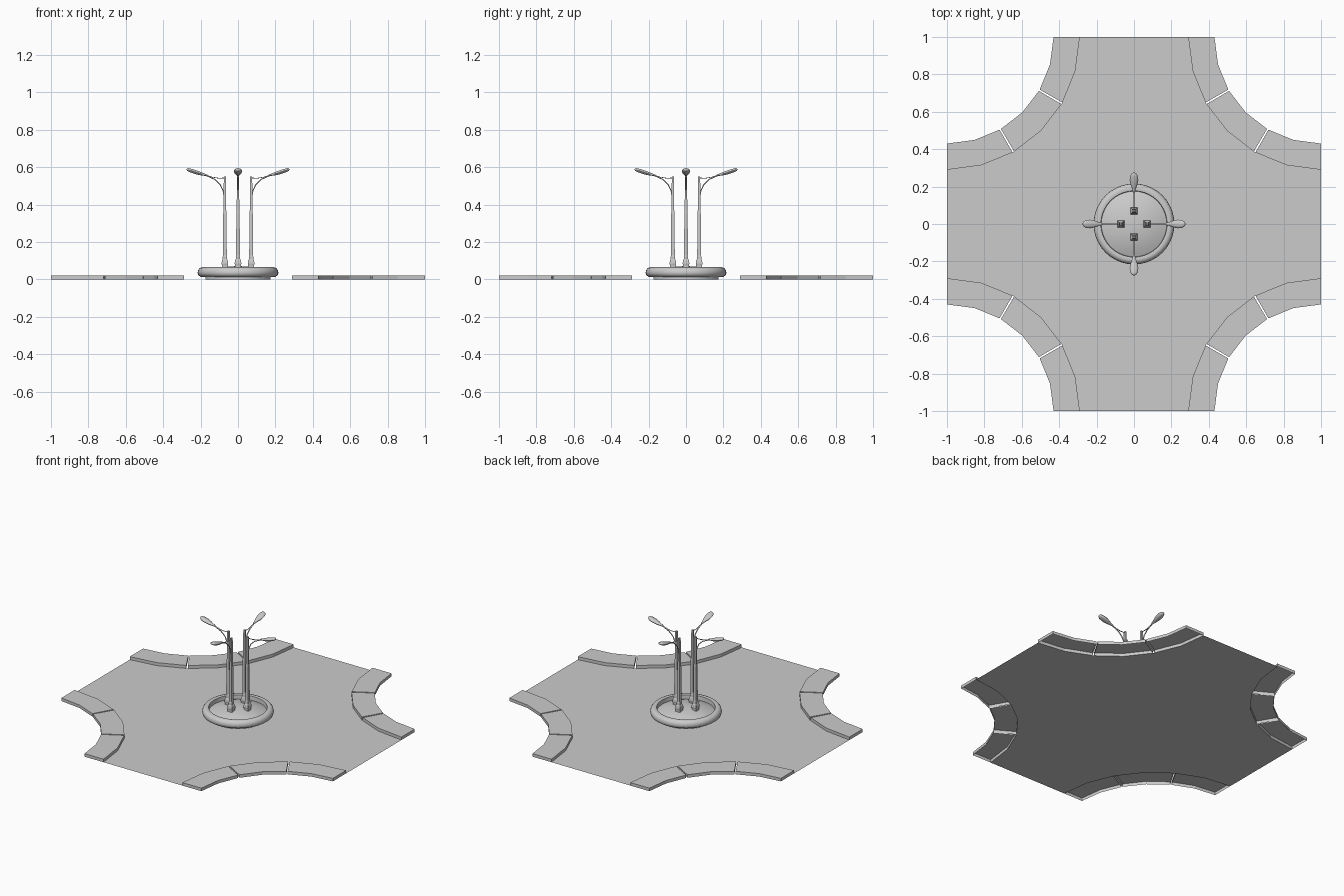
import bpy, bmesh
from math import sin, cos, pi, radians, sqrt
from mathutils import Matrix, Vector

if "Cube" in bpy.data.objects:
    bpy.data.objects.remove(bpy.data.objects["Cube"])

grey = bpy.data.materials.new("concrete_grey")
grey.use_nodes = True
grey.diffuse_color = (0.6, 0.6, 0.6, 1)
grey.node_tree.nodes["Principled BSDF"].inputs["Base Color"].default_value = (0.6, 0.6, 0.6, 1)

OUTER, INNER, CURB_H = 0.57, 0.71, 0.02


def finish(name, bm, turn=0, smooth=None, recalc=True):
    if recalc:
        bmesh.ops.recalc_face_normals(bm, faces=bm.faces)
    bm.transform(Matrix.Rotation(turn * pi / 2, 4, "Z"))
    mesh = bpy.data.meshes.new(name)
    bm.to_mesh(mesh)
    bm.free()
    mesh.materials.append(grey)
    obj = bpy.data.objects.new(name, mesh)
    bpy.context.collection.objects.link(obj)
    if smooth:
        bpy.ops.object.select_all(action="DESELECT")
        obj.select_set(True)
        bpy.context.view_layer.objects.active = obj
        bpy.ops.object.shade_smooth_by_angle(angle=radians(smooth))
    return obj


def corner_point(radius, degrees, z=0):
    a = radians(degrees)
    return Vector((1 - radius * sin(a), 1 - radius * cos(a), z))


def sweep(name, path, sides, turn, smooth=None):
    """Tube through (x, z, half width, half thickness) stations in the xz plane."""
    bm = bmesh.new()
    rings = []
    k = sqrt(2) if sides == 4 else 1
    for i, (x, z, w, t) in enumerate(path):
        a, b = path[max(i - 1, 0)], path[min(i + 1, len(path) - 1)]
        d = Vector((b[0] - a[0], 0, b[1] - a[1])).normalized()
        across = Vector((-d.z, 0, d.x))
        ring = []
        for s in range(sides):
            ang = 2 * pi * (s + 0.5) / sides
            p = Vector((x, 0, z)) + across * (k * t * cos(ang))
            ring.append(bm.verts.new(p + Vector((0, k * w * sin(ang), 0))))
        rings.append(ring)
    for lo, hi in zip(rings, rings[1:]):
        for s in range(sides):
            n = (s + 1) % sides
            bm.faces.new((lo[s], lo[n], hi[n], hi[s]))
    bm.faces.new(rings[0])
    bm.faces.new(rings[-1])
    return finish(name, bm, turn, smooth)


# Crossroads sheet with four concave corners
bm = bmesh.new()
outline = []
for turn in range(4):
    rot = Matrix.Rotation(turn * pi / 2, 4, "Z")
    outline += [bm.verts.new(rot @ corner_point(INNER, a)) for a in range(0, 91, 15)]
face = bm.faces.new(outline)
face.normal_update()
if face.normal.z < 0:
    face.normal_flip()
finish("road_surface", bm, recalc=False)

# Curbs: three open-bottomed pieces round each corner
for turn in range(4):
    for piece in range(3):
        start = piece * 30 + (0.4 if piece else 0)
        end = piece * 30 + 30 - (0.4 if piece < 2 else 0)
        bm = bmesh.new()
        loops = []
        for a in (start, piece * 30 + 15, end):
            loops.append([bm.verts.new(corner_point(r, a, z)) for r, z in
                          ((OUTER, 0), (OUTER, CURB_H), (INNER, CURB_H), (INNER, 0))])
        for p, q in zip(loops, loops[1:]):
            for i in range(3):
                bm.faces.new((p[i], p[i + 1], q[i + 1], q[i]))
        bm.faces.new(loops[0])
        bm.faces.new(loops[-1])
        finish("curb_%d_%d" % (turn + 1, piece + 1), bm, turn)

# Round central island with a rolled rim and domed middle
profile = [(0.175, 0), (0.175, 0.013), (0.2, 0.014), (0.212, 0.022), (0.216, 0.035),
           (0.213, 0.05), (0.204, 0.061), (0.19, 0.065), (0.177, 0.062), (0.175, 0.035),
           (0.14, 0.049), (0.1, 0.06), (0.05, 0.069), (0, 0.071)]
bm = bmesh.new()
verts = [bm.verts.new((r, 0, z)) for r, z in profile]
edges = [bm.edges.new(pair) for pair in zip(verts, verts[1:])]
bmesh.ops.spin(bm, geom=verts + edges, cent=(0, 0, 0), axis=(0, 0, 1),
               angle=2 * pi, steps=40, use_duplicate=False)
bmesh.ops.remove_doubles(bm, verts=bm.verts, dist=0.0005)
finish("central_island", bm, smooth=40)

# Four street lamps facing outwards
post = [(0, 0.016), (0.075, 0.016), (0.085, 0.018), (0.1, 0.016), (0.108, 0.012),
        (0.12, 0.012), (0.13, 0.01), (0.35, 0.009), (0.37, 0.007), (0.55, 0.006)]
arm = [(0.072, 0.43), (0.08, 0.475), (0.096, 0.508), (0.125, 0.535), (0.175, 0.557)]
brace = [(0.07, 0.542), (0.105, 0.541), (0.14, 0.547), (0.175, 0.559)]
head = [(0.165, 0.556, 0.005, 0.004), (0.185, 0.561, 0.009, 0.007),
        (0.21, 0.568, 0.018, 0.01), (0.235, 0.576, 0.023, 0.011),
        (0.257, 0.583, 0.021, 0.01), (0.27, 0.588, 0.013, 0.008),
        (0.274, 0.589, 0.005, 0.004)]
for turn in range(4):
    n = turn + 1
    sweep("lamp_post_%d" % n, [(0.07, z, w, w) for z, w in post], 4, turn)
    sweep("lamp_arm_%d" % n, [(x, z, 0.004, 0.003) for x, z in arm], 6, turn, 50)
    sweep("lamp_brace_%d" % n, [(x, z, 0.003, 0.002) for x, z in brace], 6, turn, 50)
    sweep("lamp_head_%d" % n, head, 10, turn, 50)
